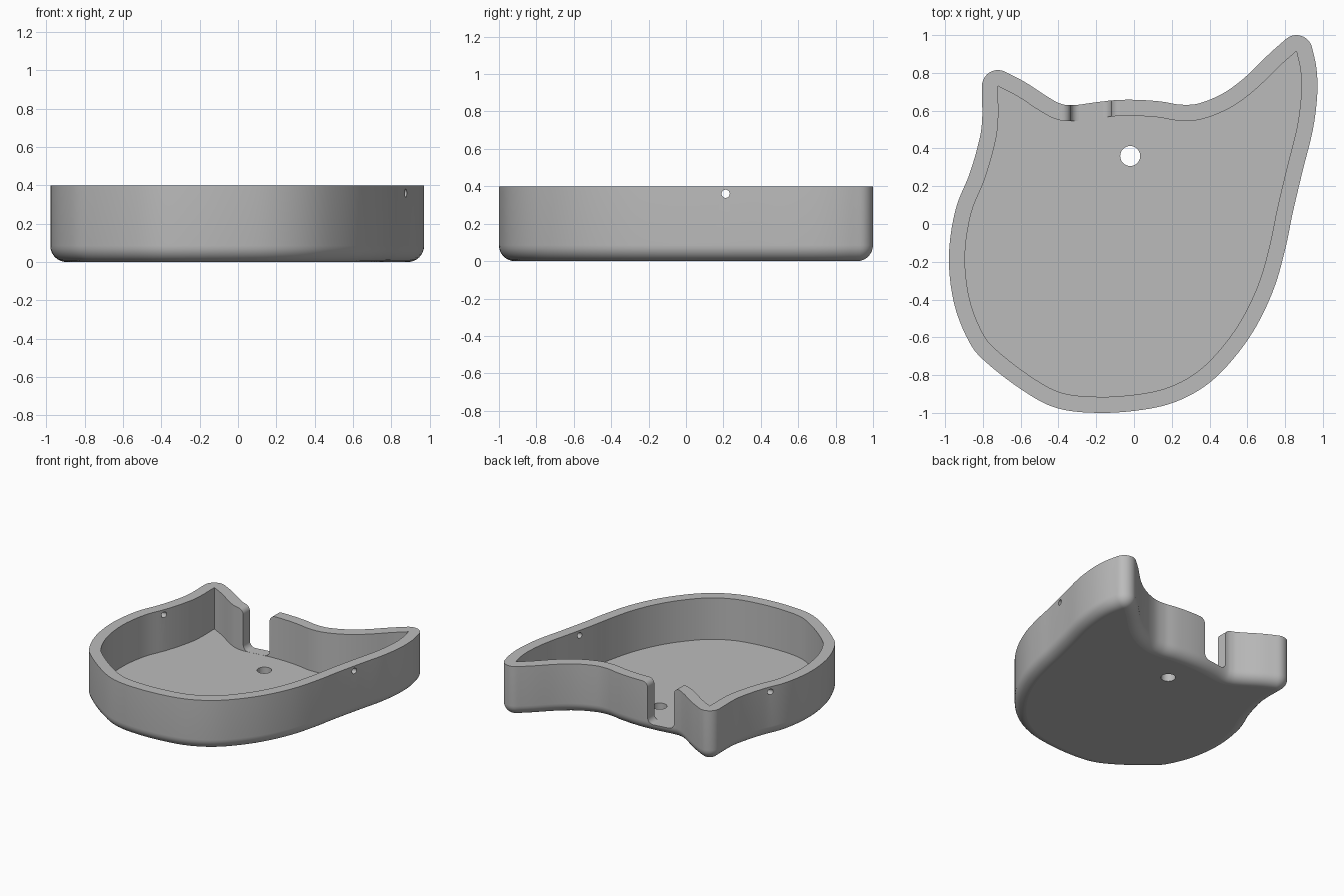
import bpy, bmesh, math
from mathutils import Vector

if "Cube" in bpy.data.objects:
    bpy.data.objects.remove(bpy.data.objects["Cube"], do_unlink=True)

HEIGHT, WALL, FLOOR = 0.4, 0.085, 0.07

# Inner cavity outline, from ear tip to ear tip
LEFT_TIP, RIGHT_TIP = (-.72, .73), (.86, .915)
FACE = [LEFT_TIP, (-.72, .53), (-.745, .39), (-.795, .225), (-.863, .053),
        (-.895, -.175), (-.87, -.4), (-.8, -.58), (-.725, -.67), (-.55, -.805),
        (-.385, -.893), (-.18, -.915), (.03, -.9), (.19, -.862), (.335, -.783),
        (.46, -.66), (.573, -.5), (.663, -.307), (.72, -.105), (.758, .08),
        (.81, .3), (.863, .513), (.885, .685), (.882, .81), RIGHT_TIP]
BACK = [RIGHT_TIP, (.77, .835), (.635, .705), (.505, .613), (.36, .555),
        (.24, .547), (.125, .565), (-.02, .573), (-.155, .566), (-.33, .544),
        (-.42, .558), (-.5, .6), (-.615, .675), LEFT_TIP]


def spline(points, steps=5):
    """Smooth curve through the points, as (position, outward normal) pairs."""
    p = [Vector(q) for q in points]
    p = [2 * p[0] - p[1]] + p + [2 * p[-1] - p[-2]]
    out = []
    for i in range(1, len(p) - 2):
        a, b = p[i], p[i + 1]
        ta, tb = (b - p[i - 1]) / 2, (p[i + 2] - a) / 2
        last = i == len(p) - 3
        for s in range(steps + last):
            t = s / steps
            c, d = 3 * (b - a) - 2 * ta - tb, 2 * (a - b) + ta + tb
            tan = ta + 2 * c * t + 3 * d * t * t
            out.append((a + ta * t + c * t * t + d * t ** 3,
                        Vector((tan.y, -tan.x)).normalized()))
    return out


def fan(end, start, steps=10):
    """Normals sweeping round a sharp tip, so that its offset is rounded."""
    a = math.atan2(end[1].y, end[1].x)
    sweep = (math.atan2(start[1].y, start[1].x) - a) % math.tau
    angles = [a + sweep * i / steps for i in range(1, steps)]
    return [(end[0], Vector((math.cos(t), math.sin(t)))) for t in angles]


def arc(cx, cz, r, start, stop, steps=8):
    angles = [math.radians(start + (stop - start) * i / steps) for i in range(steps + 1)]
    return [(cx + r * math.cos(t), cz + r * math.sin(t)) for t in angles]


def make_object(name, bm):
    bmesh.ops.recalc_face_normals(bm, faces=bm.faces)
    mesh = bpy.data.meshes.new(name)
    bm.to_mesh(mesh)
    bm.free()
    obj = bpy.data.objects.new(name, mesh)
    bpy.context.collection.objects.link(obj)
    return obj


def cylinder_cutter(name, location, radius, depth, rotation=(0, 0, 0)):
    bpy.ops.mesh.primitive_cylinder_add(vertices=32, radius=radius, depth=depth,
                                        location=location, rotation=rotation)
    bpy.context.object.name = name
    return bpy.context.object


# Tray shell: offsets of the outline stacked from the floor, over the rim, to the base
face, back = spline(FACE), spline(BACK)
outline = face + fan(face[-1], back[0]) + back + fan(back[-1], face[0])
section = [(0, FLOOR), (0, HEIGHT), (WALL, HEIGHT)] + arc(0, WALL, WALL, 0, -90)

bm = bmesh.new()
rings = [[bm.verts.new((*(p + n * d), z)) for p, n in outline] for d, z in section]
count = len(outline)
for low, high in zip(rings, rings[1:]):
    for i in range(count):
        j = (i + 1) % count
        bm.faces.new((low[i], low[j], high[j], high[i]))
bm.faces.new(rings[0])
bm.faces.new(rings[-1])
bmesh.ops.remove_doubles(bm, verts=bm.verts, dist=1e-5)
tray = make_object("tray", bm)

# Notch in the back wall, with rounded upper and lower corners
MIDDLE, HALF, R = -.2275, .1075, .045
base = FLOOR + .0005
side = [(-HALF - R, HEIGHT + .1)] + arc(-HALF - R, HEIGHT - R, R, 90, 0)
side += arc(-HALF + R, base + R, R, 180, 270)
profile = side + [(-x, z) for x, z in reversed(side)]
bm = bmesh.new()
cap = bm.faces.new([bm.verts.new((MIDDLE + x, .48, z)) for x, z in profile])
moved = bmesh.ops.extrude_face_region(bm, geom=[cap])["geom"]
bmesh.ops.translate(bm, vec=(0, .3, 0),
                    verts=[v for v in moved if isinstance(v, bmesh.types.BMVert)])

# Cutters: notch, drain hole in the floor, cross hole through both side walls
cutters = [make_object("notch_cutter", bm),
           cylinder_cutter("floor_hole_cutter", (-.02, .36, 0), .053, .4),
           cylinder_cutter("side_hole_cutter", (0, .212, .36), .022, 3,
                           (0, math.pi / 2, 0))]
bpy.ops.object.select_all(action='DESELECT')
tray.select_set(True)
bpy.context.view_layer.objects.active = tray
for cutter in cutters:
    cutter.hide_render = True
    mod = tray.modifiers.new(cutter.name, 'BOOLEAN')
    mod.operation, mod.solver, mod.object = 'DIFFERENCE', 'EXACT', cutter
    bpy.ops.object.modifier_apply(modifier=mod.name)
    bpy.data.objects.remove(cutter, do_unlink=True)

# Smooth walls, flat floor, rim and base
bpy.ops.object.shade_smooth_by_angle(angle=math.radians(30))
for poly in tray.data.polygons:
    if abs(poly.normal.z) > .999:
        poly.use_smooth = False

# Plain grey material
grey = bpy.data.materials.new("grey")
grey.use_nodes = True
colour = (.5, .5, .5, 1)
grey.diffuse_color = colour
grey.node_tree.nodes["Principled BSDF"].inputs["Base Color"].default_value = colour
tray.data.materials.clear()
tray.data.materials.append(grey)
